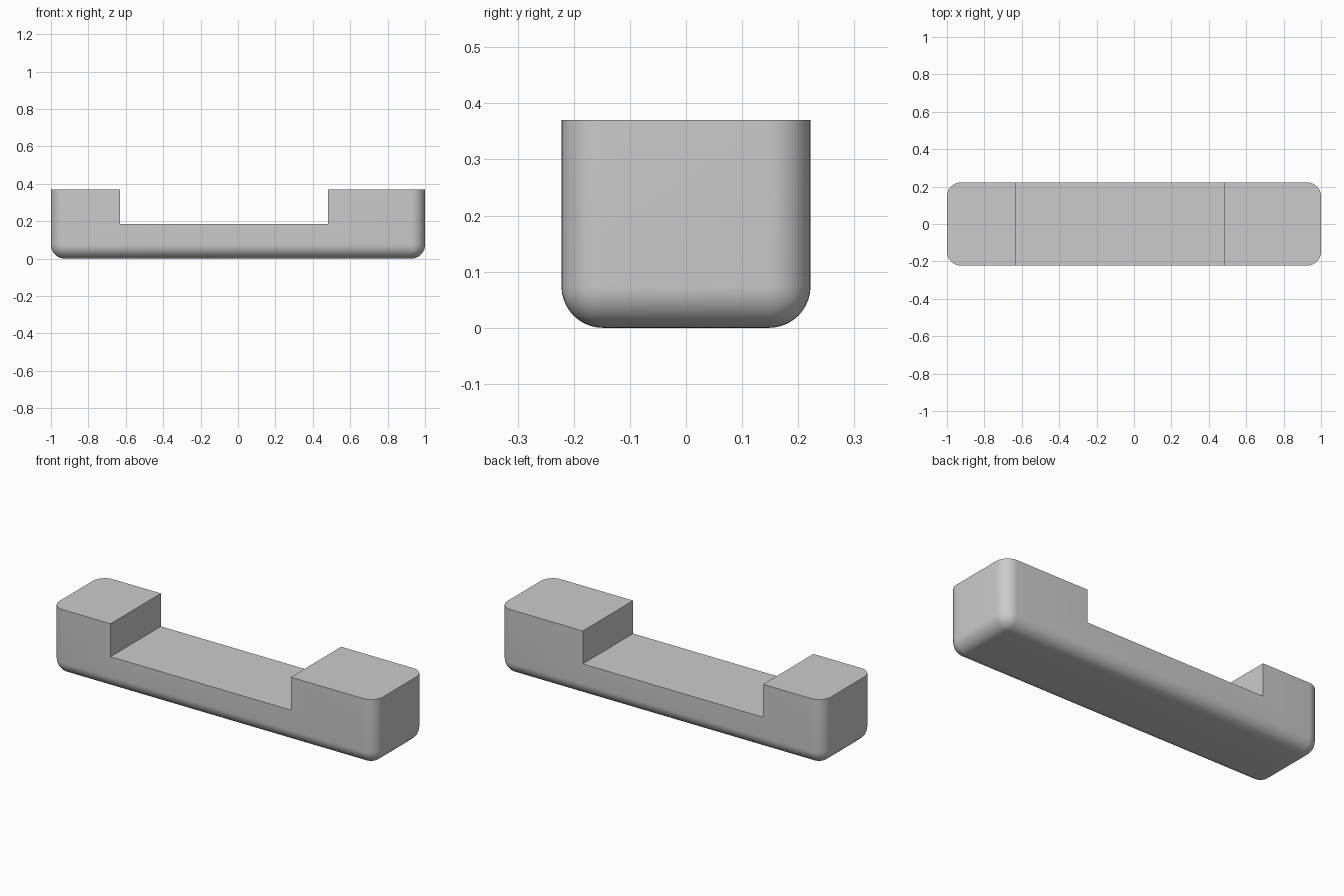
import bpy
import bmesh

if "Cube" in bpy.data.objects:
    bpy.data.objects.remove(bpy.data.objects["Cube"])

HALF_WIDTH = 0.222
HEIGHT = 0.37
SEAT_Z = 0.186
RADIUS = 0.074
NOTCH_LEFT, NOTCH_RIGHT = -0.632, 0.482

grey = bpy.data.materials.new("light_grey")
grey.diffuse_color = (0.6, 0.6, 0.6, 1.0)
grey.use_nodes = True
grey.node_tree.nodes["Principled BSDF"].inputs["Base Color"].default_value = grey.diffuse_color

# Side profile of the block with the recess between its two raised ends
profile = [(-1, 0), (1, 0), (1, HEIGHT), (NOTCH_RIGHT, HEIGHT),
           (NOTCH_RIGHT, SEAT_Z), (NOTCH_LEFT, SEAT_Z),
           (NOTCH_LEFT, HEIGHT), (-1, HEIGHT)]

bm = bmesh.new()
front = bm.faces.new([bm.verts.new((x, -HALF_WIDTH, z)) for x, z in profile])
extruded = bmesh.ops.extrude_face_region(bm, geom=[front])["geom"]
bmesh.ops.translate(bm, vec=(0, 2 * HALF_WIDTH, 0),
                    verts=[v for v in extruded if isinstance(v, bmesh.types.BMVert)])
bmesh.ops.recalc_face_normals(bm, faces=bm.faces)


def is_rounded(edge):
    """Bottom outline and the four outer upright corners."""
    a, b = (v.co for v in edge.verts)
    bottom = max(a.z, b.z) < 0.001
    upright = abs(a.x) > 0.999 and abs(a.x - b.x) < 0.001 and abs(a.y - b.y) < 0.001
    return bottom or upright


# Round the outer edges, leaving the top and the recess crisp
bmesh.ops.bevel(bm, geom=[e for e in bm.edges if is_rounded(e)], offset=RADIUS,
                offset_type='OFFSET', segments=10, profile=0.5, affect='EDGES')

mesh = bpy.data.meshes.new("recessed_block")
bm.to_mesh(mesh)
bm.free()
mesh.materials.append(grey)
block = bpy.data.objects.new("recessed_block", mesh)
bpy.context.collection.objects.link(block)

# Smooth rounds, sharp corners
bpy.context.view_layer.objects.active = block
block.select_set(True)
bpy.ops.object.shade_smooth_by_angle(angle=0.6)
